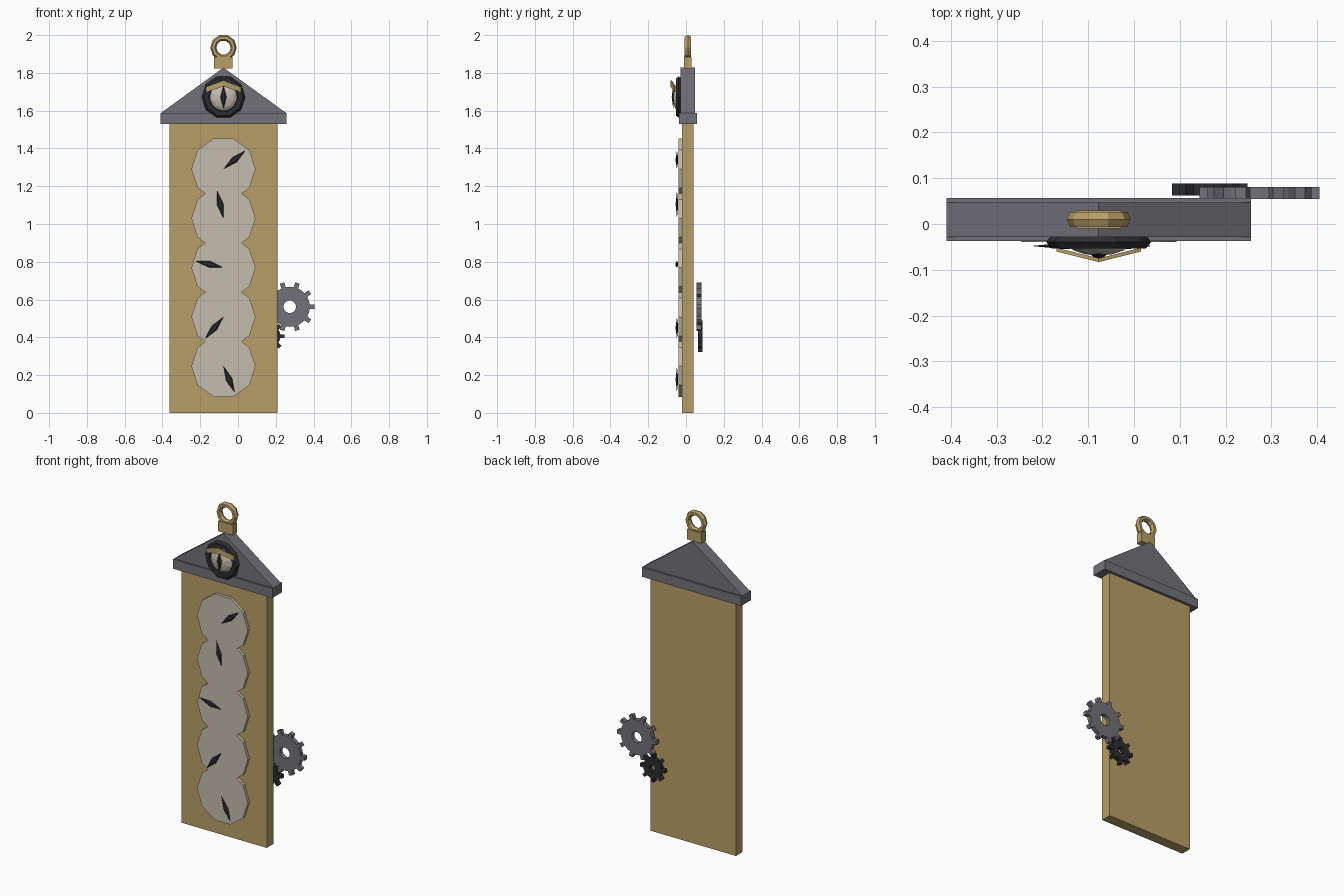
import bpy, bmesh
from math import sin, cos, pi, radians
from mathutils import Matrix, Vector

if "Cube" in bpy.data.objects:
    bpy.data.objects.remove(bpy.data.objects["Cube"])

CX, CY = -0.077, 0.01   # centre line of the clock


def mat(name, rgb):
    m = bpy.data.materials.new(name)
    m.diffuse_color = (*rgb, 1)
    m.use_nodes = True
    m.node_tree.nodes["Principled BSDF"].inputs["Base Color"].default_value = m.diffuse_color
    return m


BRASS = mat("brass", (0.48, 0.345, 0.135))
GREY = mat("slate grey", (0.17, 0.165, 0.19))
IVORY = mat("ivory", (0.55, 0.51, 0.42))
DARK = mat("near black", (0.027, 0.027, 0.032))


def finish(name, bm, material):
    bmesh.ops.recalc_face_normals(bm, faces=bm.faces)
    me = bpy.data.meshes.new(name)
    bm.to_mesh(me)
    bm.free()
    me.materials.append(material)
    ob = bpy.data.objects.new(name, me)
    bpy.context.collection.objects.link(ob)
    return ob


def extrude_xz(name, pts, y0, y1, material):
    """Extrude an outline in the front plane from y0 to y1."""
    bm = bmesh.new()
    face = bm.faces.new([bm.verts.new((x, y0, z)) for x, z in pts])
    res = bmesh.ops.extrude_face_region(bm, geom=[face], use_keep_orig=True)
    vs = [g for g in res["geom"] if isinstance(g, bmesh.types.BMVert)]
    bmesh.ops.translate(bm, verts=vs, vec=(0, y1 - y0, 0))
    return finish(name, bm, material)


def box(name, x0, x1, y0, y1, z0, z1, material):
    return extrude_xz(name, [(x0, z0), (x1, z0), (x1, z1), (x0, z1)], y0, y1, material)


def torus(name, centre, major, minor, y_scale, n, m, material):
    """Low-poly ring facing the front."""
    bm = bmesh.new()
    rings = []
    for i in range(n):
        a = 2 * pi * i / n
        ring = []
        for j in range(m):
            b = 2 * pi * j / m
            r = major + minor * cos(b)
            ring.append(bm.verts.new((centre[0] + r * cos(a),
                                      centre[1] + minor * y_scale * sin(b),
                                      centre[2] + r * sin(a))))
        rings.append(ring)
    for i in range(n):
        p, q = rings[i], rings[(i + 1) % n]
        for j in range(m):
            k = (j + 1) % m
            bm.faces.new((p[j], q[j], q[k], p[k]))
    return finish(name, bm, material)


def spindle(name, start, angle, length, half_w, half_d, material):
    """Diamond-shaped needle: a six-sided double cone."""
    bm = bmesh.new()
    d = Vector((cos(angle), 0, sin(angle)))
    side = Vector((-sin(angle), 0, cos(angle)))
    s = Vector(start)
    a, b = bm.verts.new(s), bm.verts.new(s + d * length)
    mid = [bm.verts.new(s + d * length / 2 + side * half_w * cos(i * pi / 3)
                        + Vector((0, half_d * sin(i * pi / 3), 0))) for i in range(6)]
    for i in range(6):
        bm.faces.new((a, mid[i], mid[(i + 1) % 6]))
        bm.faces.new((b, mid[(i + 1) % 6], mid[i]))
    return finish(name, bm, material)


def gear(name, cx, cz, y0, y1, teeth, r_hole, r_body, r_tip, half_w, material):
    """Toothed wheel with a bore."""
    outer = []
    for t in range(teeth):
        a = 2 * pi * t / teeth
        b = half_w / r_body
        c = half_w / r_tip
        outer += [(r_body, a - b), (r_tip, a - c), (r_tip, a + c), (r_body, a + b),
                  (r_body, a + pi / teeth)]
    bm = bmesh.new()

    def loop(y, radius=None):
        return [bm.verts.new((cx + (radius or r) * cos(a), y, cz + (radius or r) * sin(a)))
                for r, a in outer]
    loops = [loop(y0), loop(y1), loop(y1, r_hole), loop(y0, r_hole)]
    n = len(outer)
    for k in range(4):
        p, q = loops[k], loops[(k + 1) % 4]
        for i in range(n):
            j = (i + 1) % n
            bm.faces.new((p[i], p[j], q[j], q[i]))
    return finish(name, bm, material)


# Case and roof
box("case", -0.363, 0.208, -0.022, 0.041, 0, 1.535, BRASS)
box("roof_base", -0.409, 0.256, -0.037, 0.057, 1.53, 1.587, GREY)
extrude_xz("gable", [(-0.409, 1.587), (0.256, 1.587), (CX, 1.828)], -0.028, 0.047, GREY)

# Hanger
box("hanger_block", CX - 0.049, CX + 0.049, CY - 0.02, CY + 0.02, 1.822, 1.884, BRASS)
torus("hanger_ring", (CX, CY, 1.934), 0.054, 0.016, 1.2, 10, 6, BRASS)

# Five overlapping ten-sided dials as one plate
R, PITCH, Z0 = 0.17, 0.261, 0.247
right = []
for i in range(5):
    zc = Z0 + PITCH * i
    if i == 0:
        right.append((R * cos(radians(72)), zc - R * sin(radians(72))))
    right += [(R * cos(radians(a)), zc + R * sin(radians(a))) for a in (-36, 0, 36)]
    right.append((0.096, zc + PITCH / 2) if i < 4
                 else (R * cos(radians(72)), zc + R * sin(radians(72))))
outline = [(CX + x, z) for x, z in right] + [(CX - x, z) for x, z in reversed(right)]
extrude_xz("dial_plate", outline, -0.039, -0.022, IVORY)

# Dial hands, each turned a bit further
for i in range(5):
    spindle(f"hand_{i + 1}", (CX, -0.048, Z0 + PITCH * (4 - i)), radians(40 + 63.3 * i),
            0.152, 0.017, 0.008, DARK)

# Eye: socket, eyeball, slit pupil, lid
EZ = 1.672
torus("eye_socket", (CX, -0.039, EZ), 0.091, 0.024, 0.7, 10, 6, DARK)
bm = bmesh.new()
bmesh.ops.create_uvsphere(bm, u_segments=10, v_segments=8, radius=1,
                          matrix=Matrix.Translation((CX, -0.032, EZ))
                          @ Matrix.Diagonal((0.08, 0.037, 0.08, 1))
                          @ Matrix.Rotation(pi / 2, 4, "X"))
finish("eyeball", bm, IVORY)
spindle("pupil", (CX, -0.068, EZ - 0.063), pi / 2, 0.126, 0.016, 0.009, DARK)
bm = bmesh.new()
sections = []
for x, y, z0, z1 in ((-0.092, -0.06, 1.698, 1.726), (0, -0.083, 1.728, 1.76),
                     (0.092, -0.06, 1.698, 1.726)):
    sections.append([bm.verts.new((CX + x, yy, z)) for yy, z in
                     ((y, z0), (y, z1), (y + 0.008, z1), (y + 0.008, z0))])
for p, q in zip(sections, sections[1:]):
    for j in range(4):
        k = (j + 1) % 4
        bm.faces.new((p[j], p[k], q[k], q[j]))
bm.faces.new(sections[0])
bm.faces.new(sections[2])
finish("eyelid", bm, BRASS)

# Gears behind the case
gear("large_gear", 0.274, 0.562, 0.055, 0.081, 10, 0.033, 0.106, 0.132, 0.012, GREY)
gear("small_gear", 0.165, 0.406, 0.0625, 0.088, 8, 0.02, 0.06, 0.083, 0.01, DARK)
